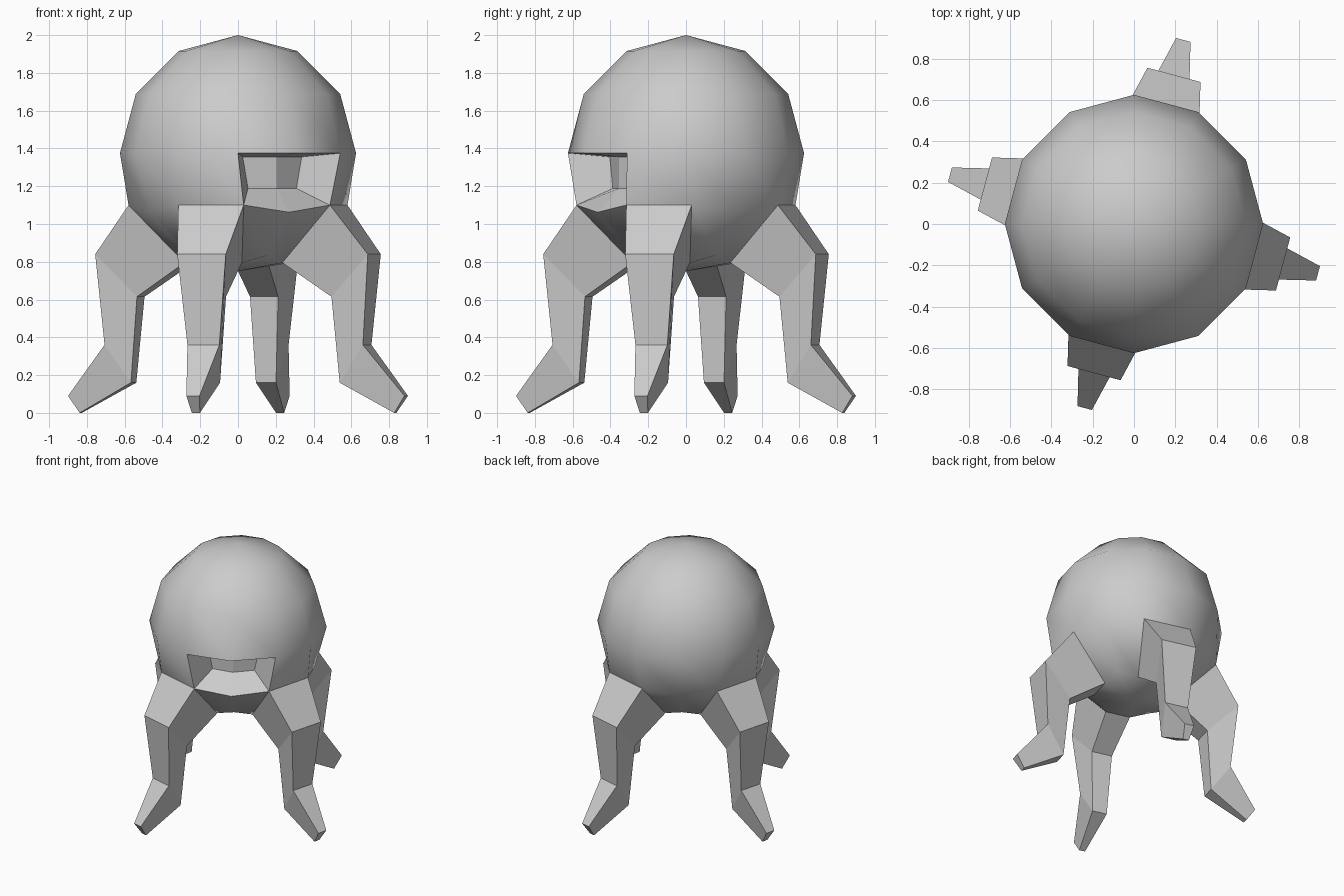
import bpy, bmesh
from math import radians, cos, sin, atan2, degrees

if "Cube" in bpy.data.objects:
    bpy.data.objects.remove(bpy.data.objects["Cube"])

R, CZ = 0.625, 1.375
LEG_ANGLES = [-105, -15, 75, 165]
MOUTH = -60


def local(angle, r, h, z):
    """Point at radial distance r and sideways offset h for a heading."""
    a = radians(angle)
    return (r * cos(a) - h * sin(a), r * sin(a) + h * cos(a), z)


def offset(p, angle):
    """Signed angle in degrees from a heading to point p."""
    return (degrees(atan2(p.y, p.x)) - angle + 180) % 360 - 180


def finish(bm, name):
    bmesh.ops.recalc_face_normals(bm, faces=bm.faces[:])
    me = bpy.data.meshes.new(name)
    bm.to_mesh(me)
    bm.free()
    ob = bpy.data.objects.new(name, me)
    bpy.context.collection.objects.link(ob)
    return ob


# Leg sections: outer (r, half width, z), inner (r, half width, z)
SECTIONS = [
    ((0.552, 0.179, 1.10), (0.268, 0.093, 0.795)),   # hip, on the body
    ((0.747, 0.133, 0.84), (0.533, 0.077, 0.615)),   # knee
    ((0.708, 0.0875, 0.36), (0.572, 0.055, 0.16)),   # ankle
    ((0.922, 0.036, 0.09), (0.862, 0.022, 0.0)),     # toe
]

# Body: 12-sided ball with its lower rings widened to meet the hips
bm = bmesh.new()
bmesh.ops.create_uvsphere(bm, u_segments=12, v_segments=6, radius=R)
for v in bm.verts:
    v.co.z += CZ
hip_faces, mouth_faces = [], []
for f in bm.faces:
    f.smooth = True
    c = f.calc_center_median()
    if len(f.verts) == 4:
        if 0.84 < c.z < 1.05 and any(abs(offset(c, a)) < 5 for a in LEG_ANGLES):
            hip_faces.append(f)
        if 1.1 < c.z < 1.35 and abs(offset(c, MOUTH)) < 20:
            mouth_faces.append(f)
moves = {}
for f in hip_faces:
    c = f.calc_center_median()
    ang = min(LEG_ANGLES, key=lambda a: abs(offset(c, a)))
    for v in f.verts:
        r, h, z = SECTIONS[0][0 if v.co.z > 0.95 else 1]
        moves[v] = local(ang, r, h if offset(v.co, ang) > 0 else -h, z)
for v, co in moves.items():
    v.co = co
bmesh.ops.delete(bm, geom=hip_faces, context='FACES_ONLY')

# Mouth: recessed pocket pushed into the body
walls = bmesh.ops.inset_region(bm, faces=mouth_faces, thickness=0.01)['faces']
for v in {v for f in mouth_faces for v in f.verts}:
    d = offset(v.co, MOUTH)
    top = v.co.z > 1.25
    side = 0 if abs(d) < 8 else (1 if d > 0 else -1)
    v.co = local(MOUTH, 0.362 if side else 0.41,
                 side * (0.18 if top else 0.148), 1.355 if top else 1.188)
for f in walls + mouth_faces:
    f.smooth = False
finish(bm, "body")

# Legs: bent, tapering four-sided limbs
for i, ang in enumerate(LEG_ANGLES):
    bm = bmesh.new()
    rings = []
    for (ro, ho, zo), (ri, hi, zi) in SECTIONS:
        pts = [(ro, -ho, zo), (ro, ho, zo), (ri, hi, zi), (ri, -hi, zi)]
        rings.append([bm.verts.new(local(ang, *p)) for p in pts])
    for a, b in zip(rings, rings[1:]):
        for k in range(4):
            n = (k + 1) % 4
            bm.faces.new((a[k], a[n], b[n], b[k]))
    bm.faces.new(rings[-1])
    finish(bm, f"leg_{i + 1}")
